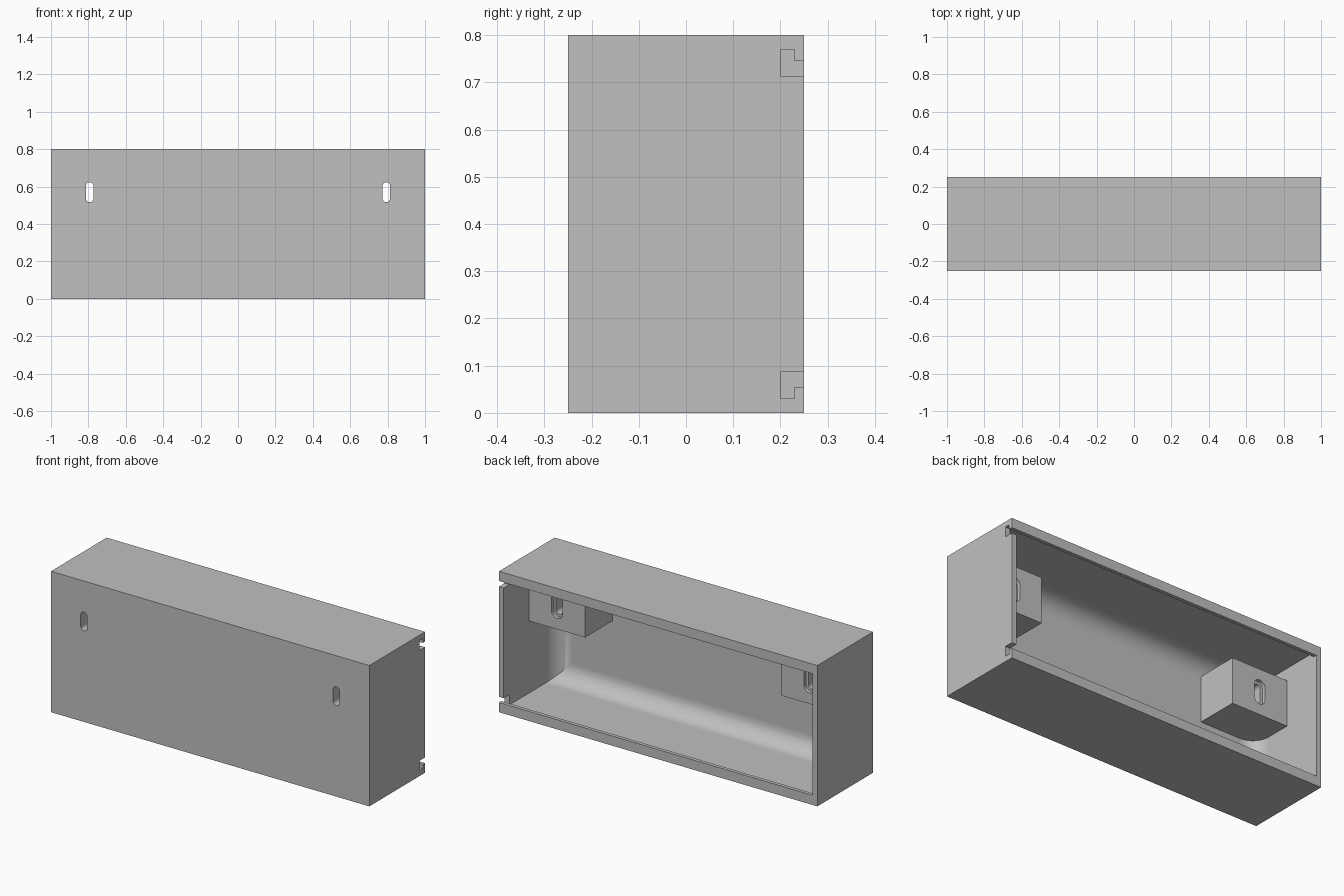
import bpy, bmesh, math

cube = bpy.data.objects.get("Cube")
if cube:
    bpy.data.objects.remove(cube, do_unlink=True)

grey = bpy.data.materials.new("plain_grey")
grey.use_nodes = True
COLOUR = (0.53, 0.53, 0.53, 1)
grey.diffuse_color = COLOUR
grey.node_tree.nodes["Principled BSDF"].inputs["Base Color"].default_value = COLOUR

WALL = 0.03      # shell thickness
FILLET = 0.1     # inner rounding along the front wall
HOLE_X, HOLE_Z = 0.793, 0.57


def finish(name, bm):
    bmesh.ops.recalc_face_normals(bm, faces=bm.faces)
    mesh = bpy.data.meshes.new(name)
    bm.to_mesh(mesh)
    bm.free()
    mesh.materials.append(grey)
    obj = bpy.data.objects.new(name, mesh)
    bpy.context.scene.collection.objects.link(obj)
    return obj


def box(name, x, y, z, front_fillet=0):
    bm = bmesh.new()
    bmesh.ops.create_cube(bm, size=1)
    for v in bm.verts:
        v.co = [lo + (c + 0.5) * (hi - lo) for c, (lo, hi) in zip(v.co, (x, y, z))]
    if front_fillet:
        edges = [e for e in bm.edges if all(abs(v.co.y - y[0]) < 1e-5 for v in e.verts)]
        bmesh.ops.bevel(bm, geom=edges, offset=front_fillet, segments=14,
                        profile=0.5, affect='EDGES')
    return finish(name, bm)


def prism(name, points, direction):
    """Extrude a closed outline of 3D points along a direction."""
    bm = bmesh.new()
    face = bm.faces.new([bm.verts.new(p) for p in points])
    new = bmesh.ops.extrude_face_region(bm, geom=[face])["geom"]
    verts = [v for v in new if isinstance(v, bmesh.types.BMVert)]
    bmesh.ops.translate(bm, verts=verts, vec=direction)
    return finish(name, bm)


def slot(name, x, width, height, y0, y1):
    """Upright rounded slot running along y."""
    r, half, n = width / 2, (height - width) / 2, 12
    points = []
    for end in (0, 1):
        for i in range(n + 1):
            a = math.pi * (end + i / n)
            points.append((x + r * math.cos(a), y0,
                           HOLE_Z + (-half if end else half) + r * math.sin(a)))
    return prism(name, points, (0, y1 - y0, 0))


def combine(target, tool, operation):
    mod = target.modifiers.new("combine", 'BOOLEAN')
    mod.operation, mod.object, mod.solver = operation, tool, 'EXACT'
    bpy.context.view_layer.objects.active = target
    bpy.ops.object.modifier_apply(modifier=mod.name)
    bpy.data.objects.remove(tool, do_unlink=True)


# Outer shell, hollow and open at the back, with lips above and below
case = box("case", (-1, 1), (-0.25, 0.25), (0, 0.8))
inner_x = (WALL - 1, 1 - WALL)
combine(case, box("cavity", inner_x, (WALL - 0.25, 0.23), (WALL, 0.8 - WALL), FILLET),
        'DIFFERENCE')
combine(case, box("back_opening", inner_x, (0.21, 0.27), (0.055, 0.745)), 'DIFFERENCE')

# Stepped cover slots through the left end wall
step = [(0.20, 0.03), (0.23, 0.03), (0.23, 0.055), (0.27, 0.055), (0.27, 0.087), (0.20, 0.087)]
for flip in (False, True):
    outline = [(0.96, y, 0.8 - z if flip else z) for y, z in step]
    combine(case, prism("cover_slot", outline, (0.06, 0, 0)), 'DIFFERENCE')

# Mounting blocks with a slotted hole and a wider recess behind
for side in (-1, 1):
    x = sorted((side * 0.617, side * 0.985))
    combine(case, box("mounting_block", x, (-0.235, 0.024), (0.44, 0.70)), 'UNION')
    combine(case, slot("screw_hole", side * HOLE_X, 0.04, 0.107, -0.3, 0.1), 'DIFFERENCE')
    combine(case, slot("screw_recess", side * HOLE_X, 0.07, 0.137, 0.004, 0.1), 'DIFFERENCE')

# Smooth only the rounded faces
bpy.ops.object.select_all(action='DESELECT')
case.select_set(True)
bpy.context.view_layer.objects.active = case
bpy.ops.object.shade_smooth_by_angle(angle=math.radians(30))
weighted = case.modifiers.new("even_shading", 'WEIGHTED_NORMAL')
weighted.keep_sharp = True
